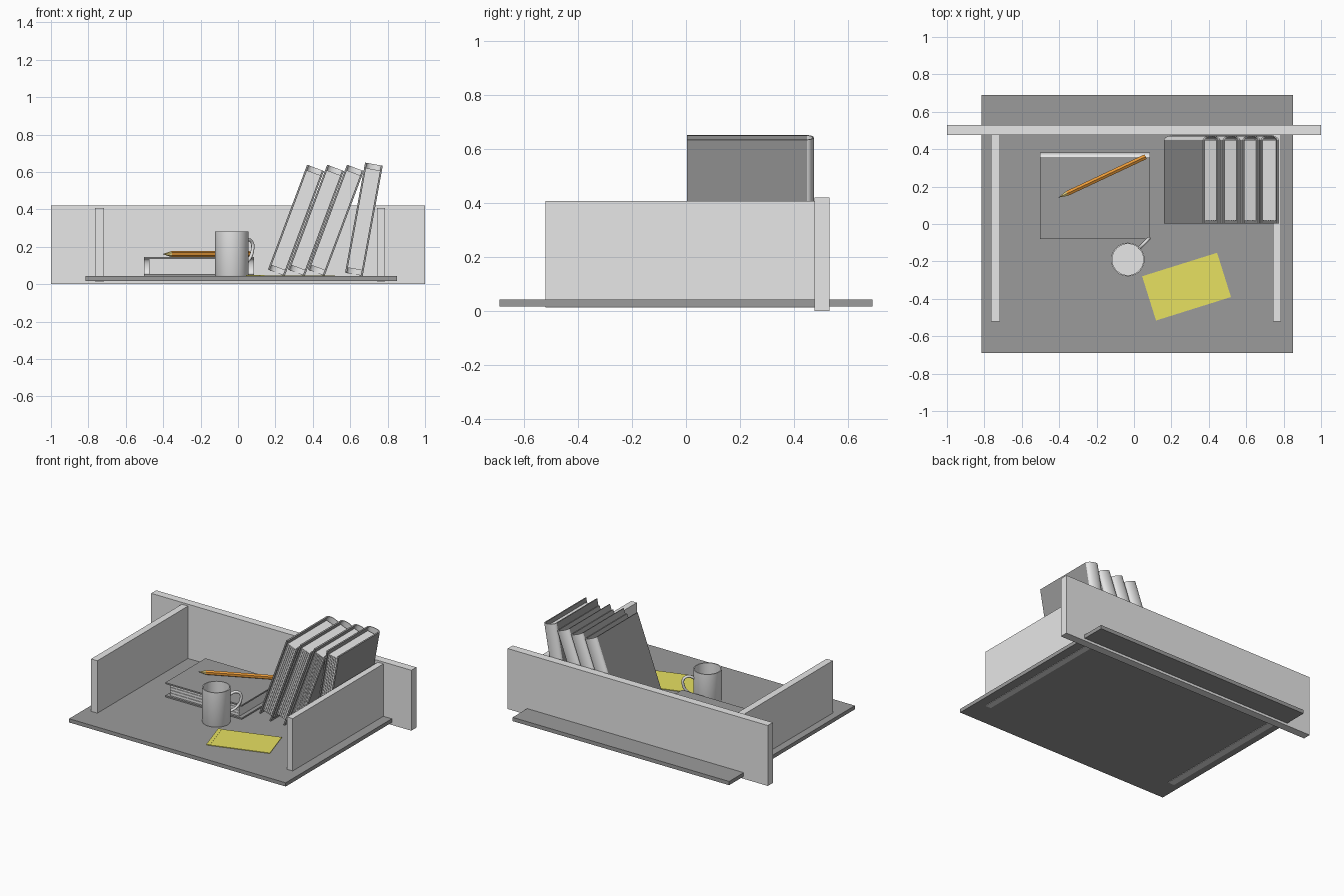
import bpy, bmesh, math
from mathutils import Matrix, Vector

cube = bpy.data.objects.get("Cube")
if cube:
    bpy.data.objects.remove(cube, do_unlink=True)


def material(name, rgb):
    m = bpy.data.materials.new(name)
    m.use_nodes = True
    m.diffuse_color = (*rgb, 1)
    bsdf = next(n for n in m.node_tree.nodes if n.type == 'BSDF_PRINCIPLED')
    bsdf.inputs["Base Color"].default_value = (*rgb, 1)
    return m


LIGHT = material("light grey", (0.8, 0.8, 0.8))
DARK = material("dark grey", (0.33, 0.33, 0.33))
YELLOW = material("paper yellow", (0.8, 0.75, 0.12))
ORANGE = material("pencil orange", (0.8, 0.32, 0.04))
WOOD = material("pale wood", (0.75, 0.6, 0.2))
LEAD = material("pencil lead", (0.08, 0.08, 0.08))
DESK_Z = 0.043


def finish(name, bm, mats, matrix=Matrix(), smooth=False):
    bmesh.ops.recalc_face_normals(bm, faces=bm.faces)
    mesh = bpy.data.meshes.new(name)
    bm.to_mesh(mesh)
    bm.free()
    for m in mats:
        mesh.materials.append(m)
    ob = bpy.data.objects.new(name, mesh)
    bpy.context.collection.objects.link(ob)
    ob.matrix_world = matrix
    if smooth:
        bpy.ops.object.select_all(action='DESELECT')
        ob.select_set(True)
        bpy.context.view_layer.objects.active = ob
        bpy.ops.object.shade_smooth_by_angle(angle=math.radians(35))
    return ob


def add_box(bm, lo, hi, mat=0):
    lo, hi = Vector(lo), Vector(hi)
    m = Matrix.Translation((lo + hi) / 2) @ Matrix.Diagonal((*(hi - lo), 1))
    verts = bmesh.ops.create_cube(bm, size=1, matrix=m)["verts"]
    for f in {f for v in verts for f in v.link_faces}:
        f.material_index = mat


def box(name, lo, hi, mat, matrix=Matrix()):
    bm = bmesh.new()
    add_box(bm, lo, hi)
    return finish(name, bm, [mat], matrix)


# Desk surface and boards
box("desk_top", (-0.815, -0.69, 0.017), (0.85, 0.69, DESK_Z), DARK)
box("back_board", (-1, 0.475, 0), (1, 0.53, 0.42), LIGHT)
box("right_side_board", (-0.765, -0.52, 0.014), (-0.717, 0.475, 0.407), LIGHT)
box("left_side_board", (0.742, -0.52, 0.014), (0.785, 0.475, 0.407), LIGHT)


def book(name, matrix, thick, depth, height, sheets):
    """Book standing on z = 0, thickness along -x, rounded spine at +y."""
    bm = bmesh.new()
    cover, bulge, inset = 0.01, 0.025, 0.028
    hinge = depth - bulge
    # Covers
    add_box(bm, (-thick, 0, 0), (cover - thick, hinge, height), 0)
    add_box(bm, (-cover, 0, 0), (0, hinge, height), 0)
    # Leaves, with alternate ones set back slightly
    pitch = (thick - 2 * cover) / sheets
    for i in range(sheets):
        x = cover - thick + i * pitch
        back = 0.012 + 0.004 * (i % 2)
        add_box(bm, (x, back, inset), (x + pitch, hinge, height - inset), 1)
    # Curved spine shell
    ring = []
    steps = 12
    for scale in (1, 0.8):
        arc = [math.pi * i / steps for i in range(steps + 1)]
        if scale < 1:
            arc.reverse()
        for a in arc:
            ring.append(bm.verts.new((-thick / 2 * (1 - scale * math.cos(a)),
                                      hinge + bulge * scale * math.sin(a), 0)))
    face = bm.faces.new(ring)
    face.material_index = 1
    out = bmesh.ops.extrude_face_region(bm, geom=[face])["geom"]
    top = [v for v in out if isinstance(v, bmesh.types.BMVert)]
    bmesh.ops.translate(bm, verts=top, vec=(0, 0, height))
    for v in ring + top:
        for f in v.link_faces:
            f.material_index = 1
    finish(name, bm, [DARK, LIGHT], matrix, smooth=True)


# Leaning row of books: foot x, lean angle, leaf count
for i, (x, lean, sheets) in enumerate([(0.25, 20.5, 12), (0.357, 20.5, 12),
                                       (0.463, 20.5, 16), (0.667, 10.3, 12)]):
    m = (Matrix.Translation((x, 0.003, DESK_Z + 0.002))
         @ Matrix.Rotation(math.radians(lean), 4, 'Y'))
    book(f"standing_book_{i + 1}", m, 0.096, 0.47, 0.598, sheets)

# Book lying flat
book("lying_book", Matrix.Translation((-0.503, -0.08, DESK_Z + 0.002))
     @ Matrix.Rotation(math.pi / 2, 4, 'Y'), 0.1, 0.462, 0.588, 8)

# Mug body, turned from a profile
MUG = Matrix.Translation((-0.033, -0.19, DESK_Z))
bm = bmesh.new()
profile = [(0, 0), (0.088, 0), (0.09, 0.004), (0.09, 0.24),
           (0.083, 0.24), (0.083, 0.012), (0, 0.012)]
vs = [bm.verts.new((r, 0, z)) for r, z in profile]
es = [bm.edges.new(p) for p in zip(vs, vs[1:])]
bmesh.ops.spin(bm, geom=vs + es, cent=(0, 0, 0), axis=(0, 0, 1),
               angle=2 * math.pi, steps=40)
bmesh.ops.remove_doubles(bm, verts=bm.verts, dist=0.0005)
finish("mug_body", bm, [LIGHT], MUG, smooth=True)

# Mug handle, an ear-shaped swept loop
curve = bpy.data.curves.new("mug_handle", 'CURVE')
curve.dimensions = '3D'
curve.bevel_depth = 0.009
curve.bevel_resolution = 3
curve.use_fill_caps = True
path = [(0.086, 0.18), (0.12, 0.195), (0.153, 0.18),
        (0.155, 0.135), (0.13, 0.09), (0.086, 0.062)]
spline = curve.splines.new('BEZIER')
spline.bezier_points.add(len(path) - 1)
for p, (r, z) in zip(spline.bezier_points, path):
    p.co = (r, 0, z)
    p.handle_left_type = p.handle_right_type = 'AUTO'
curve.materials.append(LIGHT)
handle = bpy.data.objects.new("mug_handle", curve)
bpy.context.collection.objects.link(handle)
handle.matrix_world = MUG @ Matrix.Rotation(math.radians(45), 4, 'Z')

# Pencil: hexagonal shaft, sharpened cone and lead, built along z from the tip
tip, end = Vector((-0.403, 0.142, 0.161)), Vector((0.062, 0.36, 0.161))
length = (end - tip).length
aim = Matrix.Translation(tip) @ (end - tip).to_track_quat('Z', 'Y').to_matrix().to_4x4()
for name, z0, r0, z1, r1, mat in [
        ("pencil_lead", 0, 0.0005, 0.01, 0.0035, LEAD),
        ("pencil_point", 0.01, 0.0035, 0.05, 0.0155, WOOD),
        ("pencil_shaft", 0.05, 0.0155, length, 0.0155, ORANGE)]:
    bm = bmesh.new()
    bmesh.ops.create_cone(bm, cap_ends=True, segments=6, radius1=r0, radius2=r1,
                          depth=z1 - z0, matrix=Matrix.Translation((0, 0, (z0 + z1) / 2)))
    finish(name, bm, [mat], aim)

# Note pad with a raised gummed strip along its short edge
pad = (Matrix.Translation((0.281, -0.335, DESK_Z))
       @ Matrix.Rotation(math.radians(17.4), 4, 'Z'))
box("note_pad", (-0.21, -0.124, 0), (0.21, 0.124, 0.004), YELLOW, pad)
box("note_pad_strip", (-0.21, -0.124, 0.004), (-0.185, 0.124, 0.005), YELLOW, pad)
